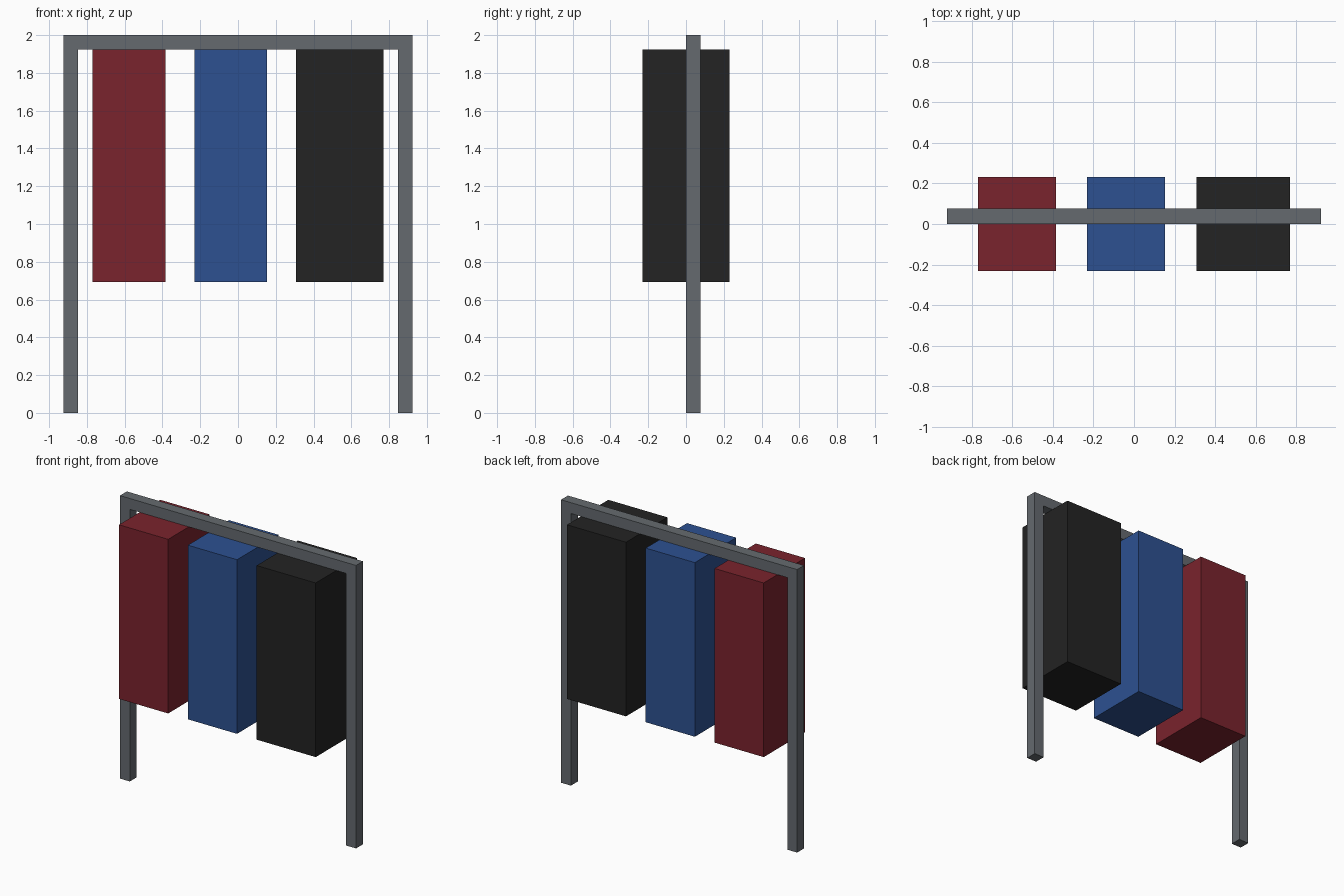
import bpy
import bmesh

if "Cube" in bpy.data.objects:
    bpy.data.objects.remove(bpy.data.objects["Cube"])

U = 2 / 26  # one grid step of the design


def material(name, rgb):
    """Material from 0-255 sRGB values, stored as linear."""
    lin = [((c / 255 + 0.055) / 1.055) ** 2.4 for c in rgb]
    m = bpy.data.materials.new(name)
    m.diffuse_color = (*lin, 1)
    m.use_nodes = True
    m.node_tree.nodes["Principled BSDF"].inputs["Base Color"].default_value = m.diffuse_color
    return m


def prism(name, profile, y0, y1, mat):
    """Extrude an x-z outline (in grid steps) from y0 to y1."""
    bm = bmesh.new()
    face = bm.faces.new([bm.verts.new((x * U, y0 * U, z * U)) for x, z in profile])
    ext = bmesh.ops.extrude_face_region(bm, geom=[face], use_keep_orig=True)
    verts = [g for g in ext["geom"] if isinstance(g, bmesh.types.BMVert)]
    bmesh.ops.translate(bm, verts=verts, vec=(0, (y1 - y0) * U, 0))
    bmesh.ops.recalc_face_normals(bm, faces=bm.faces)
    mesh = bpy.data.meshes.new(name)
    bm.to_mesh(mesh)
    bm.free()
    mesh.materials.append(mat)
    obj = bpy.data.objects.new(name, mesh)
    bpy.context.collection.objects.link(obj)
    return obj


# Steel frame: two legs and a top bar in one outline
prism("frame", [(-12, 0), (-11, 0), (-11, 25), (11, 25),
                (11, 0), (12, 0), (12, 26), (-12, 26)],
      0, 1, material("steel grey", (101, 106, 111)))

# Hanging bags under the bar
for name, x0, x1, rgb in (("red", -10, -5, (122, 35, 45)),
                          ("blue", -3, 2, (45, 81, 145)),
                          ("black", 4, 10, (35, 35, 35))):
    prism(name + "_bag", [(x0, 9), (x1, 9), (x1, 25), (x0, 25)],
          -3, 3, material(name, rgb))
